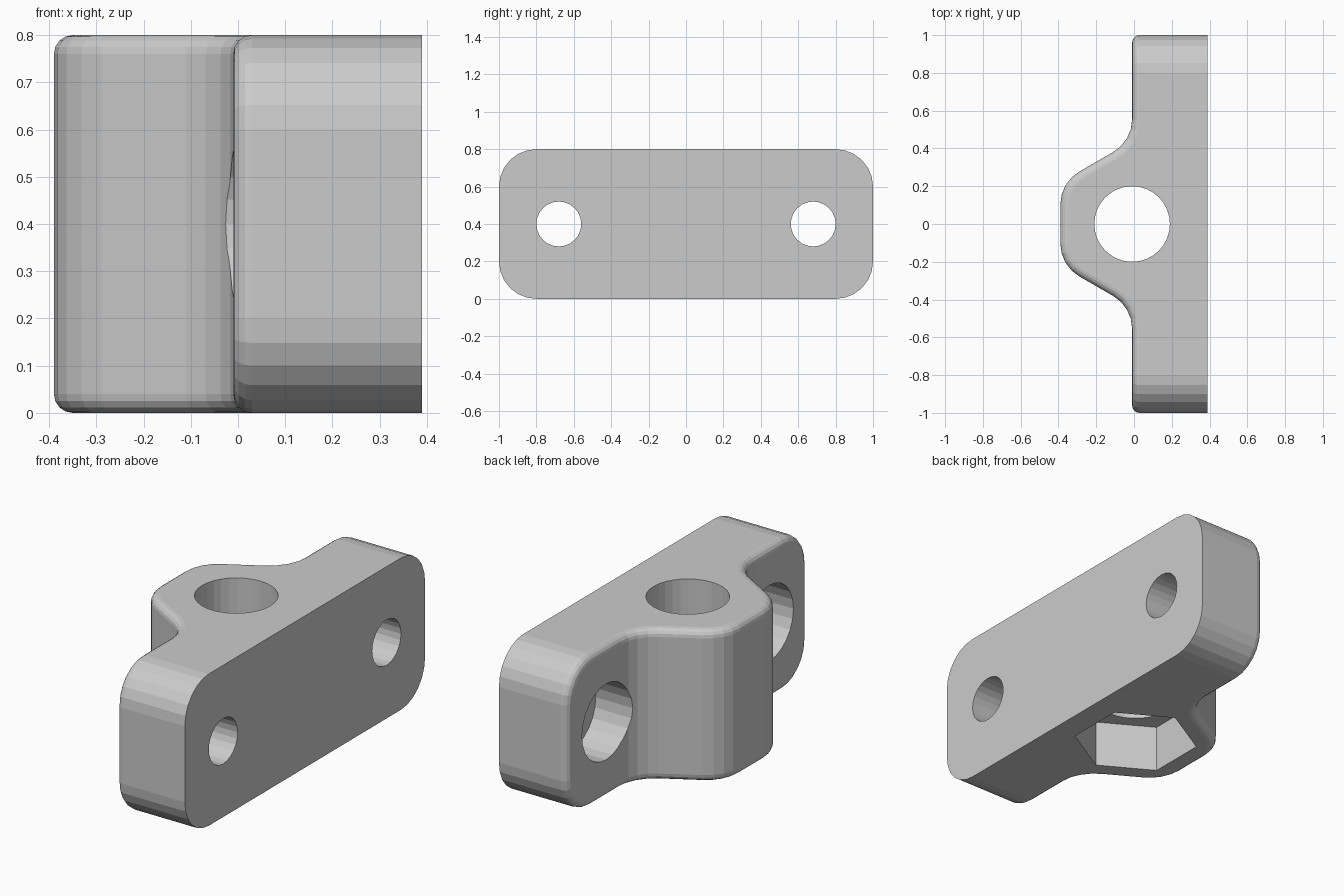
import bpy, bmesh
from math import pi, sin, cos, tan, radians
from mathutils import Matrix, Vector

cube = bpy.data.objects.get("Cube")
if cube:
    bpy.data.objects.remove(cube, do_unlink=True)

HEIGHT = 0.8
BACK, FACE, NOSE = 0.39, -0.01, -0.39   # mounting face, flange face, boss face
RADIUS, EDGE = 0.2, 0.04

grey = bpy.data.materials.new("light grey")
grey.use_nodes = True
colour = (0.6, 0.6, 0.6, 1)
grey.diffuse_color = colour
grey.node_tree.nodes["Principled BSDF"].inputs["Base Color"].default_value = colour


def make_object(name, bm):
    bmesh.ops.recalc_face_normals(bm, faces=bm.faces)
    mesh = bpy.data.meshes.new(name)
    bm.to_mesh(mesh)
    bm.free()
    mesh.materials.append(grey)
    obj = bpy.data.objects.new(name, mesh)
    bpy.context.collection.objects.link(obj)
    return obj


# Half of the plan outline: boss and flange blended by two 60 degree arcs
def half_outline():
    half_side = (FACE - NOSE) * tan(pi / 6)
    tangent = RADIUS * tan(pi / 6)
    root = 2 * half_side + tangent
    points = []
    for i in range(5):
        a = radians(15 * i)
        points.append((NOSE + RADIUS * (1 - cos(a)), half_side - tangent + RADIUS * sin(a)))
    for i in range(4, -1, -1):
        a = radians(15 * i)
        points.append((FACE - RADIUS * (1 - cos(a)), root - RADIUS * sin(a)))
    return points + [(FACE, 1), (BACK, 1)]


# Bracket body
half = half_outline()
outline = half + [(x, -y) for x, y in reversed(half)]
bm = bmesh.new()
base = bm.faces.new([bm.verts.new((x, y, 0)) for x, y in outline])
top = bmesh.ops.extrude_face_region(bm, geom=[base])
bmesh.ops.translate(bm, vec=(0, 0, HEIGHT),
                    verts=[v for v in top["geom"] if isinstance(v, bmesh.types.BMVert)])
bmesh.ops.recalc_face_normals(bm, faces=bm.faces)

# Round the four flange corners
corners = [e for e in bm.edges if all(abs(v.co.y) > 0.99 for v in e.verts)
           and abs(e.verts[0].co.x - e.verts[1].co.x) > 0.1]
bmesh.ops.bevel(bm, geom=corners, offset=RADIUS, offset_type='OFFSET', segments=6,
                profile=0.5, affect='EDGES')
bm.normal_update()


# Soften the rim around the boss side
def on_boss_side(face):
    return abs(face.normal.z) < 0.01 and face.normal.x < -0.1


rim = [e for e in bm.edges if len(e.link_faces) == 2
       and on_boss_side(e.link_faces[0]) != on_boss_side(e.link_faces[1])]
bmesh.ops.bevel(bm, geom=rim, offset=EDGE, offset_type='OFFSET', segments=4,
                profile=0.5, affect='EDGES')
bracket = make_object("bracket", bm)


# Subtract a prism running from start to end
def drill(name, start, end, radius, sides, turn=0):
    start, end = Vector(start), Vector(end)
    axis = end - start
    matrix = (Matrix.Translation((start + end) / 2)
              @ axis.to_track_quat('Z', 'Y').to_matrix().to_4x4()
              @ Matrix.Rotation(turn, 4, 'Z'))
    bm = bmesh.new()
    bmesh.ops.create_cone(bm, cap_ends=True, segments=sides, radius1=radius,
                          radius2=radius, depth=axis.length, matrix=matrix)
    cutter = make_object(name, bm)
    cutter.hide_render = True
    mod = bracket.modifiers.new(name, 'BOOLEAN')
    mod.operation, mod.solver, mod.object = 'DIFFERENCE', 'EXACT', cutter
    bpy.context.view_layer.objects.active = bracket
    bpy.ops.object.modifier_apply(modifier=mod.name)
    bpy.data.objects.remove(cutter, do_unlink=True)


# Upright bore, with a hexagonal nut pocket underneath
drill("bore", (FACE, 0, -0.1), (FACE, 0, 0.9), RADIUS, 32)
hexagon_turn = 0
drill("nut_pocket", (FACE, 0, -0.1), (FACE, 0, 0.25), 0.31, 6, hexagon_turn)

# Screw holes with counterbores on the boss side
for side in (-1, 1):
    y, z = 0.68 * side, HEIGHT / 2
    drill("screw_hole", (-0.6, y, z), (0.6, y, z), 0.12, 24)
    drill("counterbore", (-0.6, y, z), (0.19, y, z), RADIUS, 24)
